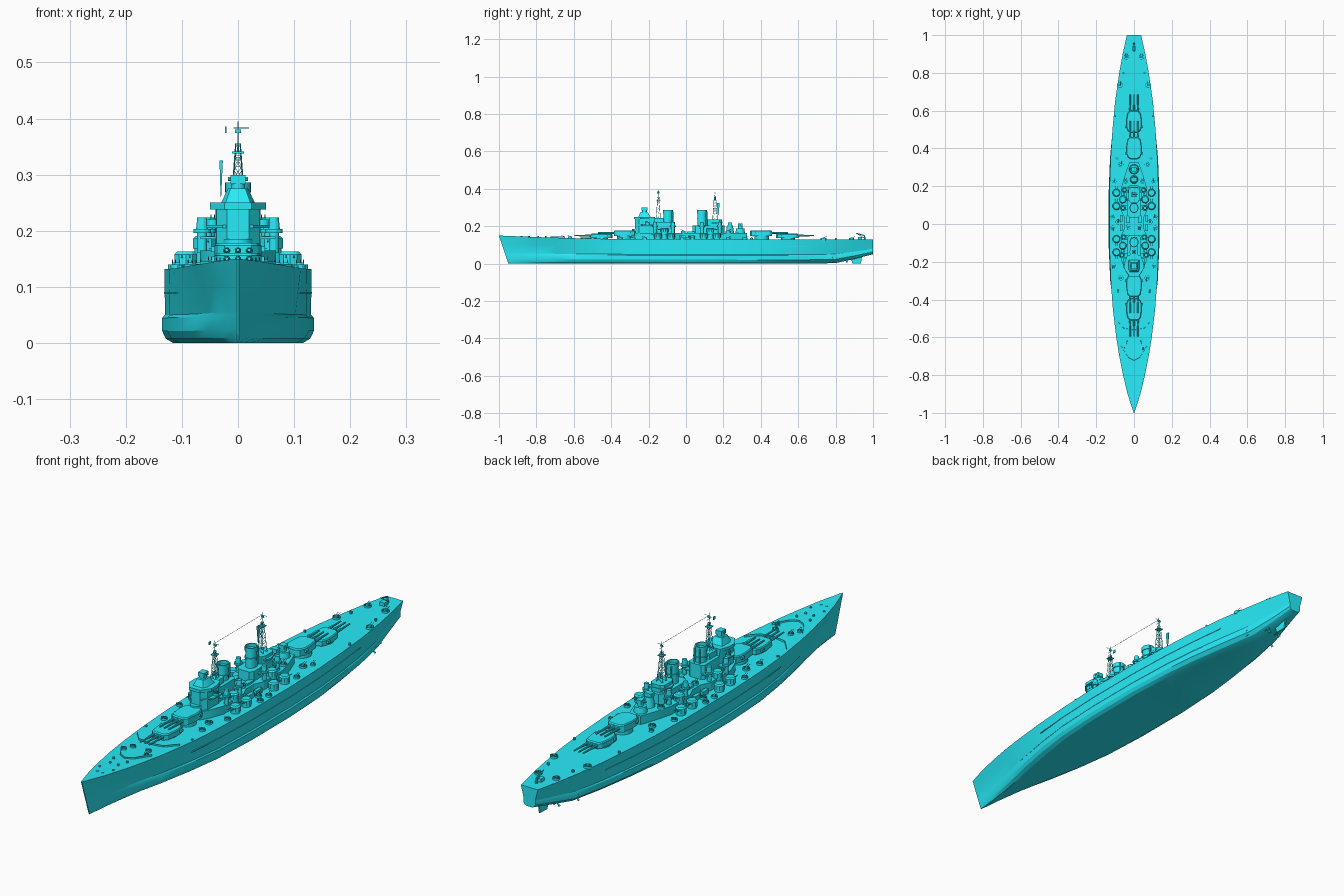
import bpy, bmesh, math
from mathutils import Vector

paint = bpy.data.materials.new("hull_paint")
paint.diffuse_color = (.02, .84, .95, 1)


class Part:
    """Collects simple solids into one named mesh object."""
    def __init__(self, name):
        self.name, self.bm = name, bmesh.new()

    def loft(self, rings):
        vs = [[self.bm.verts.new(p) for p in r] for r in rings]
        n = len(vs[0])
        for a, b in zip(vs, vs[1:]):
            for i in range(n):
                self.bm.faces.new((a[i], a[(i + 1) % n], b[(i + 1) % n], b[i]))
        self.bm.faces.new(vs[0][::-1])
        self.bm.faces.new(vs[-1])
        return self

    def prism(self, half, z0, z1, s=1.0):
        # half outline on +x side, mirrored to -x
        pts = half + [(-x, y) for x, y in reversed(half)]
        cy = sum(p[1] for p in pts) / len(pts)
        return self.loft([[(x, y, z0) for x, y in pts],
                          [(x * s, cy + (y - cy) * s, z1) for x, y in pts]])

    def rod(self, a, b, r, r2=None, n=6, sy=1.0):
        a, b = Vector(a), Vector(b)
        q = (b - a).to_track_quat('Z', 'Y')
        r2 = r if r2 is None else r2
        c = [(math.cos(t), math.sin(t)) for t in (2 * math.pi * (i + .5) / n for i in range(n))]
        return self.loft([[p + q @ Vector((x * k, y * k * sy, 0)) for x, y in c] for p, k in ((a, r), (b, r2))])

    def cyl(self, x, y, z0, z1, r, r2=None, n=16, sy=1.0):
        r2 = r if r2 is None else r2
        c = [(math.cos(t), math.sin(t) * sy) for t in (2 * math.pi * (i + .5) / n for i in range(n))]
        return self.loft([[(x + u * k, y + v * k, z) for u, v in c] for z, k in ((z0, r), (z1, r2))])

    def box(self, x, y, z0, z1, sx, sy, s=1.0):
        q = [(-1, -1), (1, -1), (1, 1), (-1, 1)]
        return self.loft([[(x + u * sx * k / 2, y + v * sy * k / 2, z) for u, v in q] for z, k in ((z0, 1), (z1, s))])

    def done(self):
        bmesh.ops.recalc_face_normals(self.bm, faces=self.bm.faces)
        me = bpy.data.meshes.new(self.name)
        self.bm.to_mesh(me)
        self.bm.free()
        me.materials.append(paint)
        bpy.context.collection.objects.link(bpy.data.objects.new(self.name, me))


# Hull stations: y, deck half-width, bulge half-width, flat bottom half-width, keel z, deck z
stations = [
    (-1.0, .002, .002, .001, 0, .15), (-.9, .034, .018, .010, 0, .146), (-.8, .058, .036, .022, 0, .142),
    (-.7, .078, .056, .036, 0, .139), (-.6, .094, .077, .055, 0, .136), (-.45, .112, .106, .082, 0, .133),
    (-.3, .123, .126, .104, 0, .132), (-.1, .131, .135, .116, 0, .132), (.15, .131, .135, .116, 0, .131),
    (.35, .124, .127, .102, 0, .13), (.5, .114, .113, .078, 0, .13), (.65, .1, .092, .05, 0, .129),
    (.8, .078, .064, .024, .003, .128), (.9, .06, .044, .016, .025, .128), (1.0, .038, .027, .013, .05, .128)]
rings = []
for y, d, w, b, k, zd in stations:
    u = w * .965
    prof = [(b, 0), ((b + 2 * w) / 3, .06), (w, .16), (w, .34), (u, .38), (u + (d - u) * .5, .7), (d, 1)]
    rake = .05 * max(0, (-.6 - y) / .4)
    right = [(x, y + rake * (1 - f), k + (zd - k) * f) for x, f in prof]
    rings.append(right + [(-x, yy, z) for x, yy, z in reversed(right)])
Part("hull").loft(rings).done()

# Armour belt strake along both sides
p = Part("belt_strakes")
for s in (1, -1):
    p.loft([[(s * (x - .004), y, .088), (s * (x + .0015), y, .088), (s * (x + .0015), y, .091), (s * (x - .004), y, .091)]
            for x, y in ((.109, -.45), (.1225, -.3), (.1307, -.1), (.1307, .15), (.1233, .35), (.1117, .5), (.095, .65))])
p.done()

# Rudder, shafts and propellers
p = Part("rudder")
p.loft([[(-.004, .89, 0), (.004, .89, 0), (.003, .935, 0), (-.003, .935, 0)],
        [(-.004, .875, .06), (.004, .875, .06), (.003, .945, .06), (-.003, .945, .06)]]).done()
p = Part("propellers")
for s in (1, -1):
    for x, y0, y1 in ((.025, .70, .86), (.055, .64, .78)):
        c = Vector((s * x, y1, .021))
        p.rod((s * x, y0, .022), c, .003, n=8)
        p.rod(c, c + Vector((0, .012, 0)), .005, .002, n=8)
        p.rod(c - Vector((0, .012, 0)), (s * x * .7, y1 - .012, .06), .002)
        for i in range(4):
            a = math.pi / 4 + i * math.pi / 2
            p.rod(c, c + Vector((math.cos(a), .003, math.sin(a))) * .018, .003, .006, sy=.3)
p.done()


# Main triple turrets: outline points are (x, distance ahead of centre)
def turret(name, y, d, z0, z1):
    t = Part(name)
    t.cyl(0, y, .12, z0, .038, n=24)
    outline = [(.024, .056), (.036, .042), (.042, 0), (.041, -.035), (.032, -.055), (.016, -.063)]
    t.prism([(x, y + d * v) for x, v in outline], z0, z1 - .004)
    t.prism([(x * .97, y + d * v * .97) for x, v in outline], z1 - .004, z1, .93)
    zb = (z0 + z1) / 2 + .001
    for x in (-.02, 0, .02):
        t.rod((x, y + d * .03, zb), (x, y + d * .085, zb), .0065, .005, n=10)
        t.rod((x, y + d * .085, zb), (x, y + d * .14, zb + .001), .0042, .003, n=10)
    for s in (1, -1):   # rangefinder ears
        t.box(s * .042, y - d * .03, z1 - .016, z1 - .006, .012, .014)
    t.done()


turret("front_lower_turret", -.455, -1, .137, .160)
turret("front_upper_turret", -.33, -1, .149, .178)
turret("rear_upper_turret", .405, 1, .149, .178)
turret("rear_lower_turret", .545, 1, .137, .160)

# Deckhouse running between the turrets
Part("deckhouse").prism([(.022, -.285), (.045, -.25), (.068, -.19), (.068, -.06), (.05, -.02), (.05, .03),
                         (.068, .07), (.068, .19), (.045, .27), (.025, .325)], .125, .165).done()

# Forward tower, bridge and director
p = Part("forward_tower")
p.prism([(.02, -.272), (.038, -.25), (.04, -.18), (.034, -.165)], .165, .24)
p.prism([(.035, -.17), (.035, -.07), (.025, -.06)], .165, .222)
p.prism([(.022, -.18), (.022, -.12)], .22, .245)
p.prism([(.024, -.277), (.05, -.24), (.05, -.205), (.036, -.165)], .238, .25)
p.prism([(.028, -.27), (.056, -.23), (.056, -.18)], .205, .21)
p.prism([(.022, -.255), (.03, -.235), (.028, -.19)], .25, .275, .6)
p.cyl(0, -.222, .27, .285, .013)
p.box(0, -.222, .283, .299, .026, .03)
p.rod((-.018, -.222, .292), (.018, -.222, .292), .004, n=8)
p.cyl(0, -.262, .165, .185, .026)
p.done()

# Aft tower and directors
p = Part("aft_tower")
p.prism([(.025, .035), (.036, .05), (.036, .19), (.02, .205)], .165, .205)
p.prism([(.022, .115), (.03, .13), (.03, .18), (.018, .192)], .205, .235)
p.prism([(.034, .125), (.042, .15), (.03, .195)], .216, .222)
p.cyl(0, .235, .165, .205, .022, .016)
p.box(0, .235, .205, .22, .03, .022)
p.cyl(0, .29, .165, .188, .026, .022)
p.cyl(0, .29, .188, .202, .012)
p.box(0, .29, .2, .214, .024, .026)
p.rod((-.024, .29, .207), (.024, .29, .207), .004, n=8)
p.done()


# Funnels with cap rims and open tops
def ellipse(r, y, z):
    return [(r * math.cos(i * math.pi / 10), y + 1.15 * r * math.sin(i * math.pi / 10), z) for i in range(20)]


for name, y in (("front_funnel", -.097), ("rear_funnel", .085)):
    p = Part(name)
    p.cyl(0, y, .165, .272, .022, .02, 20, 1.15)
    p.cyl(0, y, .24, .245, .024, None, 20, 1.15)
    p.loft([ellipse(.023, y, .268), ellipse(.023, y, .286), ellipse(.019, y, .286), ellipse(.019, y, .272)])
    for s in (1, -1):
        p.rod((s * .012, y + .026, .165), (s * .012, y + .026, .28), .003)
    p.done()


# Lattice masts with yards and aerials
def mast(name, y, zb):
    m = Part(name)
    levels = [zb + i * (.355 - zb) / 6 for i in range(7)]
    def corner(i, j):
        w = .013 - .0015 * i
        return ((1, 1, -1, -1)[j % 4] * w, y + (1, -1, -1, 1)[j % 4] * w, levels[i])
    for i in range(6):
        for j in range(4):
            m.rod(corner(i, j), corner(i + 1, j), .0011, n=4)
            m.rod(corner(i, j), corner(i + 1, j + 1), .0006, n=4)
            m.rod(corner(i + 1, j), corner(i + 1, j + 1), .0006, n=4)
    m.box(0, y, .338, .341, .022, .022)
    m.rod((0, y, .34), (0, y, .395), .0018, .0008)
    m.rod((-.008, y, .383), (.02, y, .383), .0009)
    m.rod((0, y - .014, .37), (0, y + .014, .37), .0009)
    m.box(0, y, .374, .38, .01, .005)
    m.done()


mast("foremast", -.148, .212)
mast("mainmast", .155, .232)
Part("aerial_wire").rod((0, -.148, .385), (0, .155, .385), .0006, n=4).done()
Part("signal_flags").loft([[(-.031, .17, .26), (-.030, .17, .26), (-.030, .174, .26), (-.031, .174, .26)],
                           [(-.033, .165, .325), (-.027, .165, .325), (-.027, .18, .325), (-.033, .18, .325)]]
                          ).box(-.022, -.148, .374, .386, .003, .012).done()


# Rounded twin secondary mounts on both beams, trained fore and aft
def secondary(t, s, x, y, z):
    d = -1 if y < 0 else 1
    t.cyl(s * x, y, .12, z, .018)
    t.cyl(s * x, y, z, z + .018, .021, n=10)
    t.cyl(s * x, y, z + .018, z + .023, .021, .016, n=10)
    for dx in (-.007, .007):
        t.rod((s * x + dx, y + d * .014, z + .013), (s * x + dx, y + d * .036, z + .015), .002)


p = Part("secondary_turrets")
for s in (1, -1):
    for y in (-.15, -.08, .095, .165):
        secondary(p, s, .093, y, .14)
    for y in (-.115, .13):
        secondary(p, s, .06, y, .168)
p.done()

# High side directors on pedestals
p = Part("side_directors")
for s in (1, -1):
    for y, x in ((-.165, .064), (-.07, .055), (.085, .058), (.18, .05)):
        p.cyl(s * x, y, .16, .2, .009, n=12)
        p.cyl(s * x, y, .196, .203, .016, n=12)
        p.cyl(s * x, y, .203, .224, .011, .009, n=12)
        p.box(s * x * .75, y, .185, .19, x * .6, .024)
p.done()


# Light gun tubs: shielded ring, pedestal and barrels
def gun_tub(t, x, y, z, r):
    def ring(k, h): return [(x + k * math.cos(i * math.pi / 6), y + k * math.sin(i * math.pi / 6), h) for i in range(12)]
    t.loft([ring(r, z - .006), ring(r, z + .007), ring(r * .9, z + .007), ring(r * .9, z)])
    t.box(x, y, z, z + .01, r * .8, r * .7)
    d = -1 if y < 0 else 1
    for dx in (-.3, .3):
        t.rod((x + dx * r, y, z + .009), (x + dx * r, y + d * r * 1.3, z + .015), .0011, n=5)


p = Part("light_guns")
spots = [(.035, -.62, .137, .011), (.05, -.655, .138, .009), (.085, -.35, .133, .012), (.07, -.285, .133, .014),
         (.108, -.22, .133, .012), (.113, -.02, .133, .012), (.113, .035, .133, .012), (.085, .01, .133, .013),
         (.07, .315, .132, .014), (.09, .35, .131, .009), (.075, .735, .13, .015), (.04, .885, .129, .014),
         (.045, -.205, .213, .011), (.045, .225, .168, .013), (.03, -.015, .168, .013), (.105, .225, .132, .012)]
for s in (1, -1):
    for x, y, z, r in spots:
        gun_tub(p, s * x, y, z, r)
p.done()

# Breakwaters on the foredeck
p = Part("breakwaters")
for s in (1, -1):
    for path, z in (([(0, -.725), (.03, -.71), (.068, -.65)], .137), ([(0, -.565), (.055, -.555), (.095, -.51)], .133)):
        for (x0, y0), (x1, y1) in zip(path, path[1:]):
            p.loft([[(s * x0, y0, z + h), (s * x1, y1, z + h), (s * x1, y1 + w, z + h), (s * x0, y0 + w, z + h)]
                    for h, w in ((-.004, .005), (.008, .003))])
p.done()

# Capstans, bollards and boats
p = Part("deck_fittings")
for s in (1, -1):
    for x, y in ((.018, -.79), (.012, -.88), (.03, -.84), (.03, -.75), (.055, .8), (.1, .57), (.103, -.44)):
        p.cyl(s * x, y, .125, .147 if y < -.7 else .138, .005, n=8)
    for y in (-.02, .03):
        p.box(s * .068, y, .13, .15, .014, .036)
    p.box(s * .03, .025, .165, .173, .02, .04)
p.done()

# Stern aircraft crane
p = Part("stern_crane")
p.cyl(0, .955, .125, .15, .006, .003, 8)
p.rod((0, .955, .15), (0, .91, .163), .0025)
p.rod((0, .955, .135), (0, .91, .163), .0015)
p.box(0, .93, .128, .142, .022, .022)
p.done()

# Smooth only gentle angles
bpy.ops.object.select_all(action='SELECT')
bpy.context.view_layer.objects.active = bpy.data.objects["hull"]
bpy.ops.object.shade_smooth_by_angle(angle=math.radians(24))
